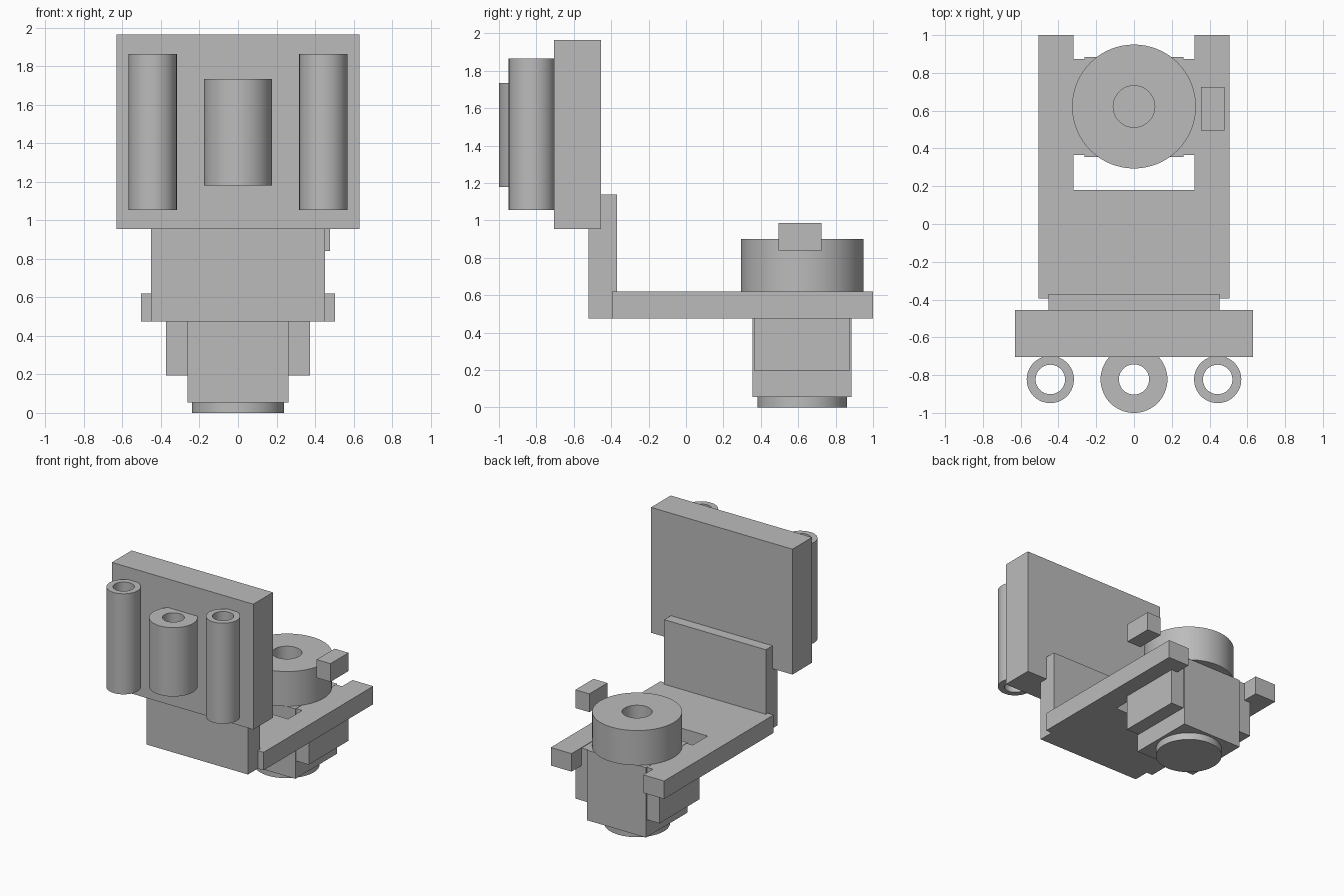
import bpy, bmesh, math
from mathutils import Vector

cube = bpy.data.objects.get("Cube")
if cube:
    bpy.data.objects.remove(cube, do_unlink=True)

GREY = (0.5, 0.5, 0.5, 1)
grey = bpy.data.materials.new("plain grey")
grey.use_nodes = True
grey.diffuse_color = GREY
grey.node_tree.nodes["Principled BSDF"].inputs["Base Color"].default_value = GREY


def finish(name, bm, smooth=False):
    bmesh.ops.recalc_face_normals(bm, faces=bm.faces)
    mesh = bpy.data.meshes.new(name)
    bm.to_mesh(mesh)
    bm.free()
    mesh.materials.append(grey)
    obj = bpy.data.objects.new(name, mesh)
    bpy.context.collection.objects.link(obj)
    if smooth:
        bpy.ops.object.select_all(action="DESELECT")
        obj.select_set(True)
        bpy.context.view_layer.objects.active = obj
        bpy.ops.object.shade_smooth_by_angle(angle=math.radians(30))
    return obj


def prism(name, outline, z0, z1):
    """Extrude a flat outline upward from z0 to z1."""
    bm = bmesh.new()
    face = bm.faces.new([bm.verts.new((x, y, z0)) for x, y in outline])
    out = bmesh.ops.extrude_face_region(bm, geom=[face])["geom"]
    top = [v for v in out if isinstance(v, bmesh.types.BMVert)]
    bmesh.ops.translate(bm, verts=top, vec=(0, 0, z1 - z0))
    return finish(name, bm)


def box(name, x0, x1, y0, y1, z0, z1):
    return prism(name, [(x0, y0), (x1, y0), (x1, y1), (x0, y1)], z0, z1)


def lathe(name, centre, profile, closed=False):
    """Spin a (radius, height) profile around a vertical axis."""
    bm = bmesh.new()
    cx, cy = centre
    verts = [bm.verts.new((cx + r, cy, z)) for r, z in profile]
    pairs = list(zip(verts, verts[1:]))
    if closed:
        pairs.append((verts[-1], verts[0]))
    edges = [bm.edges.new(p) for p in pairs]
    bmesh.ops.spin(bm, geom=verts + edges, cent=Vector((cx, cy, 0)), axis=(0, 0, 1),
                   angle=math.tau, steps=64)
    bmesh.ops.remove_doubles(bm, verts=bm.verts, dist=1e-4)
    return finish(name, bm, smooth=True)


def tube(name, centre, r_in, r_out, z0, z1):
    return lathe(name, centre, [(r_in, z0), (r_out, z0), (r_out, z1), (r_in, z1)], closed=True)


# Upright board with three tubes on its front
box("back_board", -0.63, 0.63, -0.705, -0.455, 0.955, 1.965)
tube("centre_tube", (0, -0.823), 0.08, 0.177, 1.18, 1.735)
for side, sign in (("left", 1), ("right", -1)):
    tube(side + "_tube", (sign * 0.443, -0.823), 0.078, 0.125, 1.055, 1.865)

# Bracket: upright plate and horizontal fork
box("upright_plate", -0.453, 0.453, -0.52, -0.37, 0.475, 1.14)
half = [(0.505, -0.395), (0.505, 1.0), (0.32, 1.0), (0.32, 0.18)]
prism("fork_plate", half + [(-x, y) for x, y in reversed(half)], 0.475, 0.62)

# Housing held between the fork arms
AXIS = (0, 0.622)
box("housing", -0.263, 0.263, 0.355, 0.885, 0.055, 0.619)
box("housing_flanges", -0.375, 0.375, 0.365, 0.873, 0.195, 0.475)
box("slot_filler", -0.319, 0.319, 0.365, 0.873, 0.475, 0.617)
lathe("bottom_disc", AXIS, [(0, 0), (0.24, 0), (0.24, 0.055), (0, 0.055)])

# Drum with a blind hole, and the small block beside it
lathe("drum", AXIS, [(0, 0.62), (0.328, 0.62), (0.328, 0.9), (0.11, 0.9), (0.11, 0.63), (0, 0.63)])
box("side_block", 0.354, 0.478, 0.495, 0.725, 0.84, 0.987)
